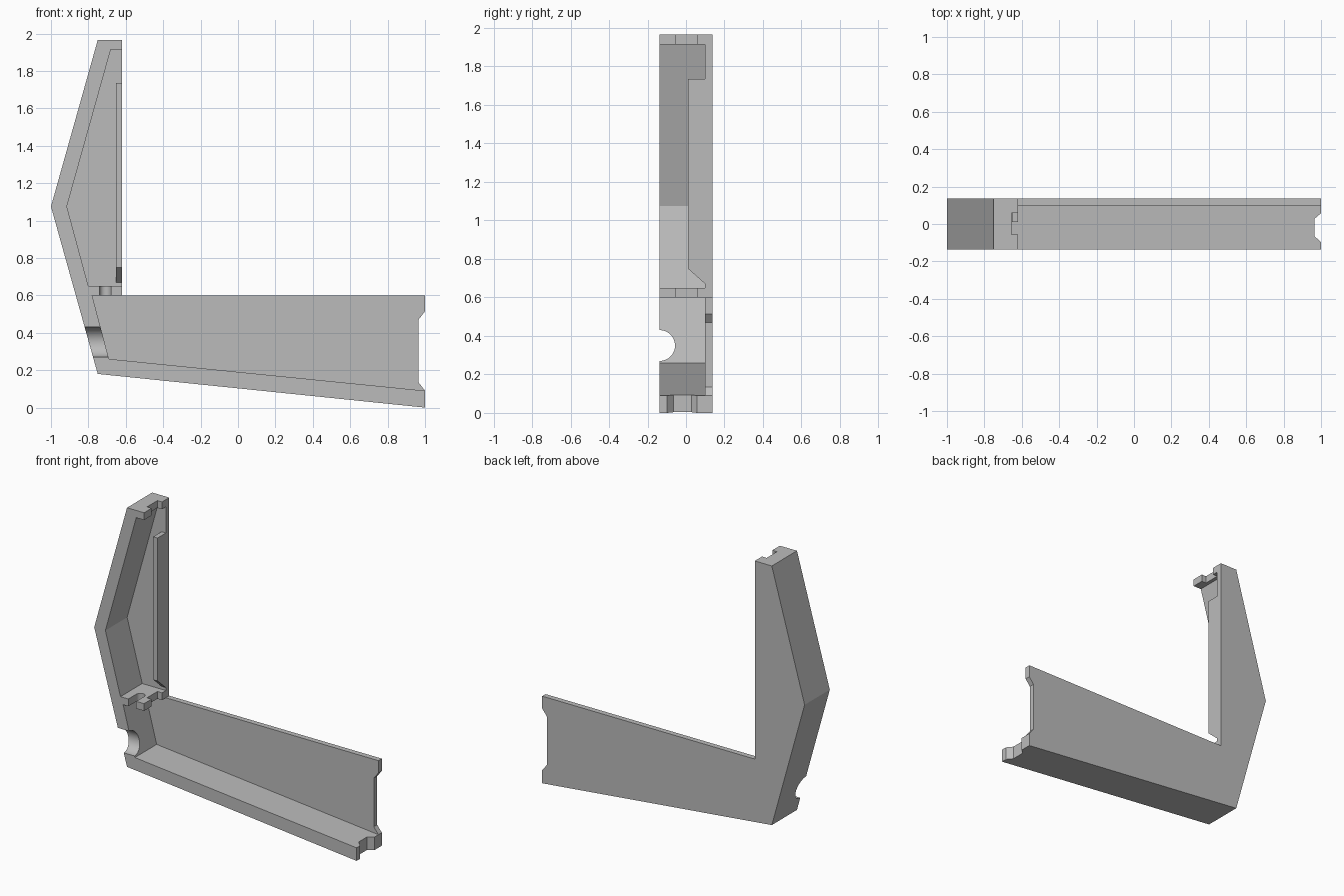
import bpy, bmesh, math
from mathutils import Vector

cube = bpy.data.objects.get("Cube")
if cube:
    bpy.data.objects.remove(cube, do_unlink=True)

# Single plain grey
grey = bpy.data.materials.new("plain_grey")
grey.use_nodes = True
colour = (0.5, 0.5, 0.5, 1)
grey.diffuse_color = colour
grey.node_tree.nodes["Principled BSDF"].inputs["Base Color"].default_value = colour

FRONT, INNER, BACK = -0.137, 0.10, 0.137   # depth of front rim, plate face, plate back
EDGE = -0.62                               # open edge of the upright arm


def prism(name, profile, axis, start, end):
    """Extrude a closed 2D profile along an axis."""
    place = {"x": lambda a, b, t: (t, a, b),
             "y": lambda a, b, t: (a, t, b),
             "z": lambda a, b, t: (a, b, t)}[axis]
    bm = bmesh.new()
    face = bm.faces.new([bm.verts.new(place(a, b, start)) for a, b in profile])
    new = bmesh.ops.extrude_face_region(bm, geom=[face])["geom"]
    shift = Vector(place(0, 0, end - start))
    bmesh.ops.translate(bm, vec=shift, verts=[v for v in new if isinstance(v, bmesh.types.BMVert)])
    bmesh.ops.recalc_face_normals(bm, faces=bm.faces)
    mesh = bpy.data.meshes.new(name)
    bm.to_mesh(mesh)
    bm.free()
    mesh.materials.append(grey)
    obj = bpy.data.objects.new(name, mesh)
    bpy.context.collection.objects.link(obj)
    return obj


def cut(target, cutter):
    """Subtract the cutter and remove it."""
    mod = target.modifiers.new("cut", "BOOLEAN")
    mod.operation = "DIFFERENCE"
    mod.solver = "EXACT"
    mod.object = cutter
    cutter.hide_render = True
    bpy.ops.object.select_all(action="DESELECT")
    bpy.context.view_layer.objects.active = target
    target.select_set(True)
    bpy.ops.object.modifier_apply(modifier=mod.name)
    bpy.data.objects.remove(cutter, do_unlink=True)


def arc(cx, cy, r, first, last, steps):
    angles = [math.radians(first + (last - first) * i / steps) for i in range(steps + 1)]
    return [(cx + r * math.cos(a), cy + r * math.sin(a)) for a in angles]


# Back plate with a shallow notch in its far end
prism("back_plate", [
    (-0.75, 1.965), (EDGE, 1.965), (EDGE, 0.60), (1, 0.60), (1, 0.515), (0.965, 0.47),
    (0.965, 0.135), (1, 0.09), (1, 0), (-0.75, 0.18), (-1, 1.075)], "y", INNER, BACK)

# Rim wall, top cap and middle shelf
walls = prism("rim_walls", [
    (-0.75, 1.965), (EDGE, 1.965), (EDGE, 1.915), (-0.68, 1.915), (-0.915, 1.075),
    (-0.80, 0.65), (EDGE, 0.65), (EDGE, 0.60), (-0.78, 0.60), (-0.69, 0.26),
    (1, 0.09), (1, 0), (-0.75, 0.18), (-1, 1.075)], "y", FRONT, INNER)

# Square notches in the ends of the cap and shelf
for low, high in ((1.89, 2.0), (0.625 - 0.04, 0.665)):
    cut(walls, prism("end_notch_cutter", [
        (-0.655, -0.055), (-0.60, -0.055), (-0.60, 0.058), (-0.655, 0.058)], "z", low, high))

# Round-ended slot in the shelf front
cut(walls, prism("slot_cutter", [(-0.68, -0.2)] + arc(-0.71, -0.05, 0.03, 0, 180, 16)
                 + [(-0.74, -0.2)], "z", 0.58, 0.67))

# Half-round cable opening in the side wall
cut(walls, prism("cable_cutter", arc(FRONT, 0.35, 0.08, 0, 360, 48)[:-1], "x", -1.1, -0.6))

# Tapered notch in the far end of the bottom wall
cut(walls, prism("taper_notch_cutter", [
    (1.035, -0.13), (0.965, -0.065), (0.965, 0.028), (1.035, 0.088)], "z", -0.1, 0.12))

# Upright rail along the open edge, with a sloped foot
prism("edge_rail", [(0.01, 1.735), (INNER, 1.735), (INNER, 0.67), (0.01, 0.75)],
      "x", -0.653, EDGE)

# Smooth the curved cuts, keep every corner sharp
bpy.ops.object.select_all(action="DESELECT")
walls.select_set(True)
bpy.context.view_layer.objects.active = walls
bpy.ops.object.shade_smooth_by_angle(angle=math.radians(20))
